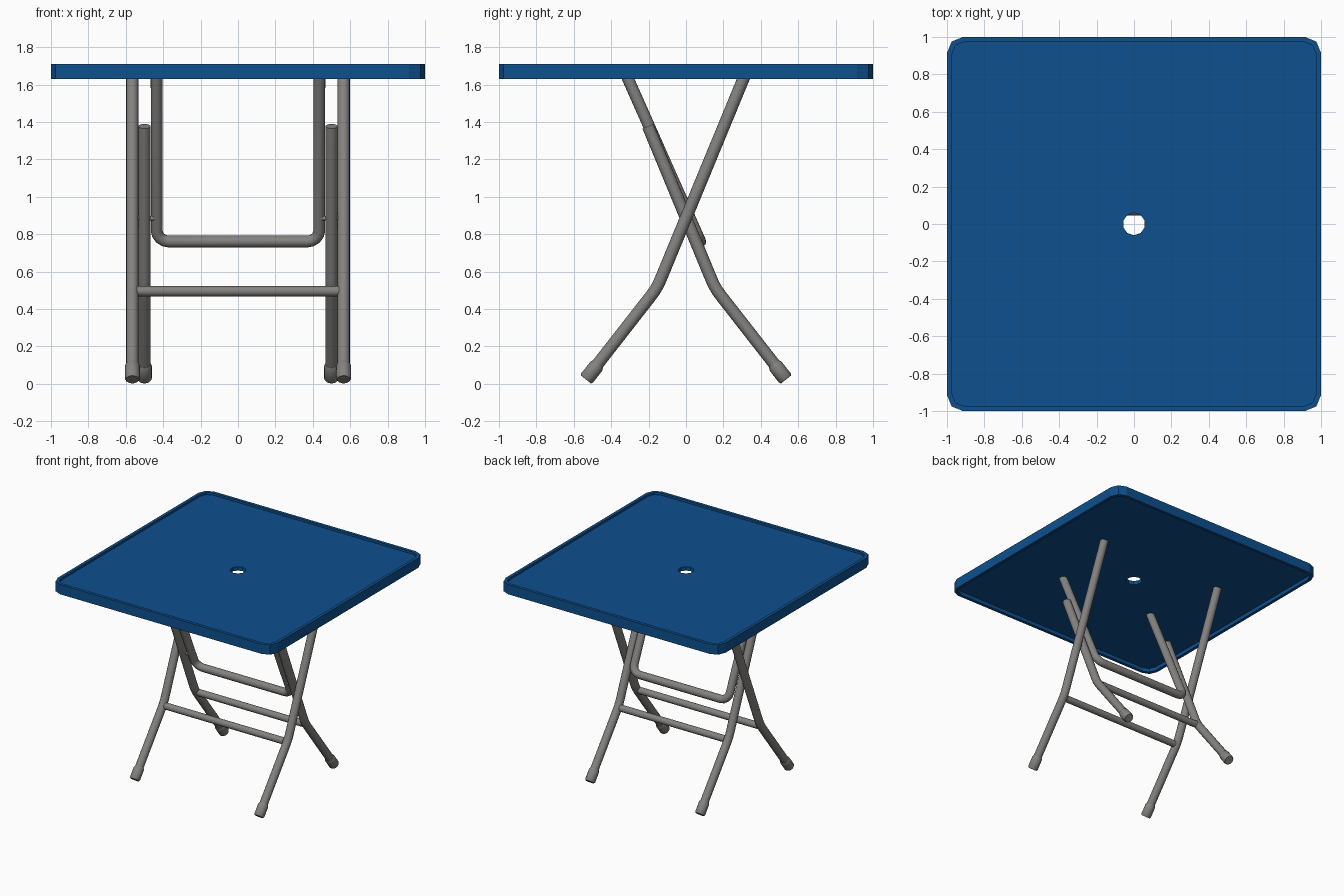
import bpy, bmesh, math

if "Cube" in bpy.data.objects:
    bpy.data.objects.remove(bpy.data.objects["Cube"])


def material(name, rgb):
    m = bpy.data.materials.new(name)
    m.diffuse_color = (*rgb, 1)
    m.use_nodes = True
    m.node_tree.nodes["Principled BSDF"].inputs["Base Color"].default_value = m.diffuse_color
    return m


BLUE = material("blue plastic", (0.004, 0.08, 0.27))
GREY = material("grey metal", (0.23, 0.225, 0.215))


def tube(name, points, radii):
    """Round capped tube along points, with one radius or one per point."""
    if not isinstance(radii, list):
        radii = [radii] * len(points)
    cu = bpy.data.curves.new(name, 'CURVE')
    cu.dimensions = '3D'
    cu.bevel_depth = 1.0
    cu.bevel_resolution = 6
    cu.use_fill_caps = True
    sp = cu.splines.new('POLY')
    sp.points.add(len(points) - 1)
    for p, co, r in zip(sp.points, points, radii):
        p.co = (*co, 1)
        p.radius = r
    ob = bpy.data.objects.new(name, cu)
    bpy.context.collection.objects.link(ob)
    bpy.ops.object.select_all(action='DESELECT')
    ob.select_set(True)
    bpy.context.view_layer.objects.active = ob
    bpy.ops.object.convert(target='MESH')
    ob = bpy.context.view_layer.objects.active
    ob.data.materials.clear()
    ob.data.materials.append(GREY)
    bm = bmesh.new()
    bm.from_mesh(ob.data)
    bmesh.ops.remove_doubles(bm, verts=bm.verts, dist=0.0001)
    bmesh.ops.recalc_face_normals(bm, faces=bm.faces)
    bm.to_mesh(ob.data)
    bm.free()
    bpy.ops.object.shade_smooth_by_angle(angle=math.radians(40))
    return ob


# table top: raised rim, recessed surface, hollow underside, centre hole
def rounded_square(bm, h, r, z, seg=2):
    loop = []
    for q in range(4):
        sx, sy = [(1, 1), (-1, 1), (-1, -1), (1, -1)][q]
        for i in range(seg + 1):
            a = math.radians(90 * (q + i / seg))
            loop.append(bm.verts.new((sx * (h - r) + r * math.cos(a),
                                      sy * (h - r) + r * math.sin(a), z)))
    return loop


def ring(bm, r, z, n=10):
    return [bm.verts.new((r * math.cos(math.pi / 2 + math.tau * i / n),
                          r * math.sin(math.pi / 2 + math.tau * i / n), z))
            for i in range(n)]


def bridge(bm, a, b):
    n = len(a)
    for i in range(n):
        j = (i + 1) % n
        bm.faces.new((a[i], a[j], b[j], b[i]))


def plate(bm, outer, inner):
    edges = []
    for loop in (outer, inner):
        for i, v in enumerate(loop):
            w = loop[(i + 1) % len(loop)]
            edges.append(bm.edges.get((v, w)) or bm.edges.new((v, w)))
    bmesh.ops.triangle_fill(bm, use_beauty=True, edges=edges)


bm = bmesh.new()
loops = [rounded_square(bm, h, r, z) for h, r, z in (
    (0.975, 0.07, 1.66), (0.975, 0.07, 1.63), (1.0, 0.085, 1.63),
    (1.0, 0.085, 1.71), (0.975, 0.07, 1.71), (0.975, 0.07, 1.692))]
for a, b in zip(loops, loops[1:]):
    bridge(bm, a, b)
hole_top, hole_bottom = ring(bm, 0.06, 1.692), ring(bm, 0.06, 1.66)
bridge(bm, hole_top, hole_bottom)
plate(bm, loops[-1], hole_top)
plate(bm, loops[0], hole_bottom)
bmesh.ops.recalc_face_normals(bm, faces=bm.faces)
me = bpy.data.meshes.new("table_top")
bm.to_mesh(me)
bm.free()
me.materials.append(BLUE)
bpy.context.collection.objects.link(bpy.data.objects.new("table_top", me))

# bent legs: outer pair stands at the front, inner pair at the back
LOWER = [(-0.50, 0.07), (-0.19, 0.467), (-0.168, 0.497), (-0.15, 0.527), (-0.133, 0.565)]
FOOT = (-0.535, 0.023)
U = (0.616, 0.788)
for name, x, flip, top in (("front_leg", 0.565, 1, (0.321, 1.665)),
                           ("back_leg", 0.50, -1, (0.203, 1.377))):
    for s, side in ((-1, "left"), (1, "right")):
        tube(f"{name}_{side}",
             [(s * x, flip * y, z) for y, z in LOWER + [top]], 0.0325)
        # rubber-style foot cap
        tube(f"{name}_foot_{side}",
             [(s * x, flip * (FOOT[0] + U[0] * t), FOOT[1] + U[1] * t)
              for t in (0, 0.01, 0.09, 0.105)],
             [0.034, 0.04, 0.04, 0.033])
    # cross bar between the two legs
    tube(f"{name}_cross_bar", [(-x + 0.025, flip * -0.168, 0.495),
                               (x - 0.025, flip * -0.168, 0.495)], 0.027)

# U-shaped upper support joining the back legs to the top
X, R = 0.435, 0.065
D = (-0.405, 0.914)          # direction up the support in y, z
half = []
for i in range(5):
    a = math.radians(90 * i / 4)
    t = R * (1 - math.sin(a))
    half.append((X - R + R * math.cos(a), 0.076 + D[0] * t, 0.761 + D[1] * t))
half.insert(0, (X, -0.325, 1.665))
tube("upper_support", half + [(-x, y, z) for x, y, z in reversed(half)], 0.0315)
# pivot pins tying outer leg, inner leg and upper support together
for s, side in ((-1, "left"), (1, "right")):
    tube(f"pivot_pin_{side}", [(s * 0.43, 0, 0.885), (s * 0.57, 0, 0.885)], 0.012)
